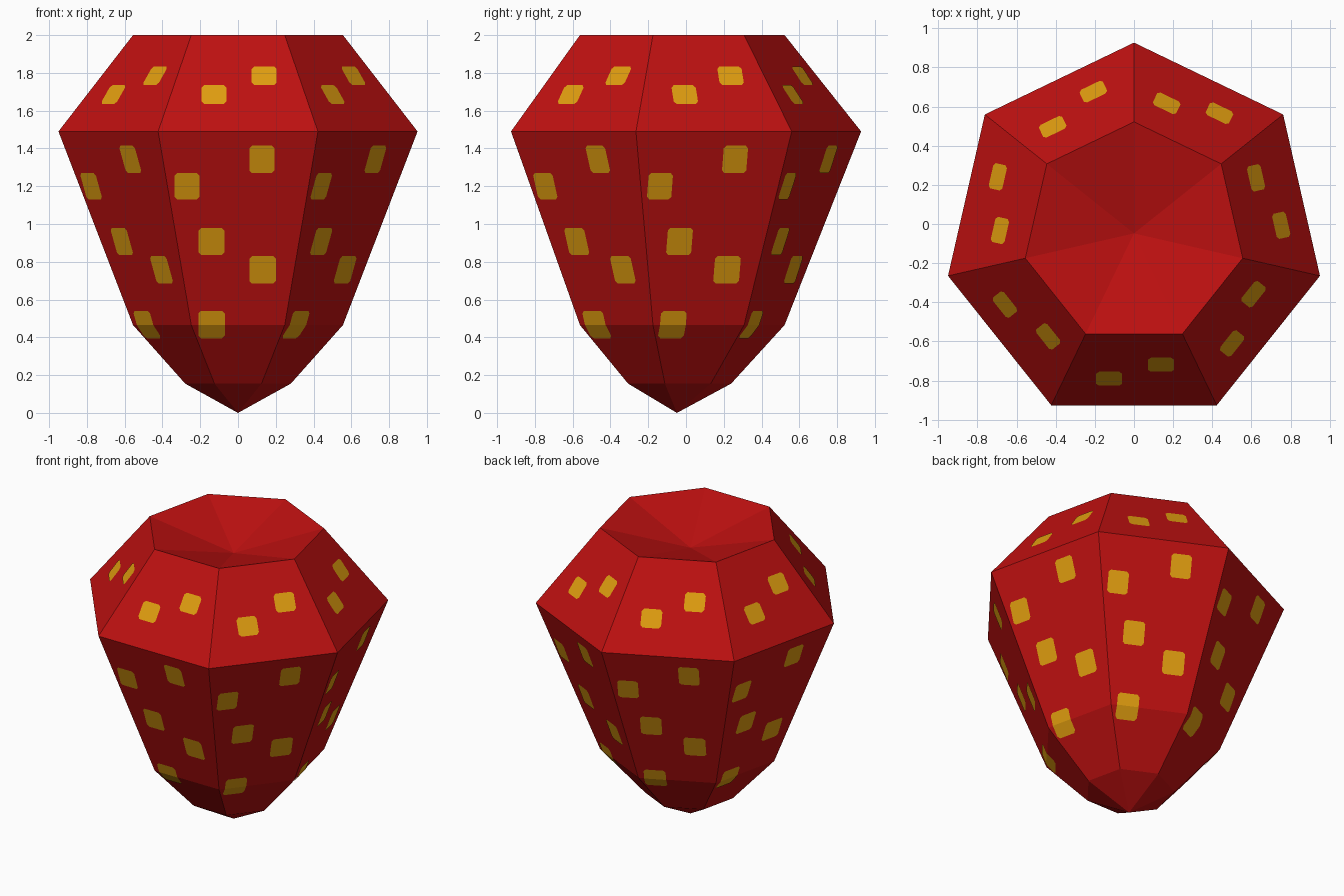
import bpy, bmesh, math
from mathutils import Vector

if "Cube" in bpy.data.objects:
    bpy.data.objects.remove(bpy.data.objects["Cube"])

SIDES = 7
CY = -0.048                      # the seven-sided axis sits slightly forward
STEP = 2 * math.pi / SIDES
# (radius, height) rings from the bottom up
RINGS = [(0.287, 0.155), (0.57, 0.465), (0.975, 1.49), (0.57, 2.0)]
TIP_Z, DIP_Z = 0.0, 1.845


def material(name, rgb):
    m = bpy.data.materials.new(name)
    m.diffuse_color = (*rgb, 1)
    m.use_nodes = True
    m.node_tree.nodes["Principled BSDF"].inputs["Base Color"].default_value = m.diffuse_color
    return m


def finish(bm, name, mat):
    mesh = bpy.data.meshes.new(name)
    bm.to_mesh(mesh)
    bm.free()
    mesh.materials.append(mat)
    ob = bpy.data.objects.new(name, mesh)
    bpy.context.collection.objects.link(ob)


red = material("berry red", (0.515, 0.0052, 0.0052))
yellow = material("seed yellow", (0.745, 0.337, 0.0048))

# Fruit body: pointed bottom, flat-sided rings, sunken top
bm = bmesh.new()
tip = bm.verts.new((0, CY, TIP_Z))
dip = bm.verts.new((0, CY, DIP_Z))
loops = []
for r, z in RINGS:
    angles = [-math.pi / 2 + (k - 0.5) * STEP for k in range(SIDES)]
    loops.append([bm.verts.new((r * math.cos(a), CY + r * math.sin(a), z)) for a in angles])
for k in range(SIDES):
    n = (k + 1) % SIDES
    bm.faces.new((tip, loops[0][n], loops[0][k]))
    bm.faces.new((dip, loops[-1][k], loops[-1][n]))
    for lo, hi in zip(loops, loops[1:]):
        bm.faces.new((lo[k], lo[n], hi[n], hi[k]))
bmesh.ops.recalc_face_normals(bm, faces=bm.faces)
finish(bm, "fruit_body", red)


# Seeds: thin patches lying on each side, clipped at the corners
def apothem(z):
    for (r0, z0), (r1, z1) in zip(RINGS, RINGS[1:]):
        if z <= z1:
            return (r0 + (r1 - r0) * (z - z0) / (z1 - z0)) * math.cos(math.pi / SIDES)


def add_seed(bm, side, u, width, z0, z1, clip_low=True, clip_high=True):
    a = -math.pi / 2 + side * STEP
    out = Vector((math.cos(a), math.sin(a), 0))
    along = Vector((-math.sin(a), math.cos(a), 0))
    h, c = width / 2, 0.014
    pts = [(-h + c, z0), (h - c, z0), (h, z0 + c)] if clip_low else [(-h, z0), (h, z0)]
    if clip_low:
        pts.insert(0, (-h, z0 + c))
    pts += [(h, z1 - c), (h - c, z1), (-h + c, z1), (-h, z1 - c)] if clip_high else [(h, z1), (-h, z1)]
    bm.faces.new([bm.verts.new(out * (apothem(z) + 0.004) + along * (u + x) + Vector((0, CY, z)))
                  for x, z in pts])


SEEDS = [  # offset along the side, width, bottom, top
    (-0.127, 0.132, 1.635, 1.735), (0.138, 0.132, 1.735, 1.835),
    (0.126, 0.132, 1.27, 1.415), (-0.27, 0.132, 1.13, 1.27),
    (-0.14, 0.136, 0.835, 0.98), (0.13, 0.14, 0.685, 0.83),
]
bm = bmesh.new()
for side in range(SIDES):
    for s in SEEDS:
        add_seed(bm, side, *s)
    # lowest seed folds over the lower ridge
    add_seed(bm, side, -0.14, 0.14, 0.465, 0.54, clip_low=False)
    add_seed(bm, side, -0.14, 0.14, 0.395, 0.465, clip_high=False)
finish(bm, "seeds", yellow)
